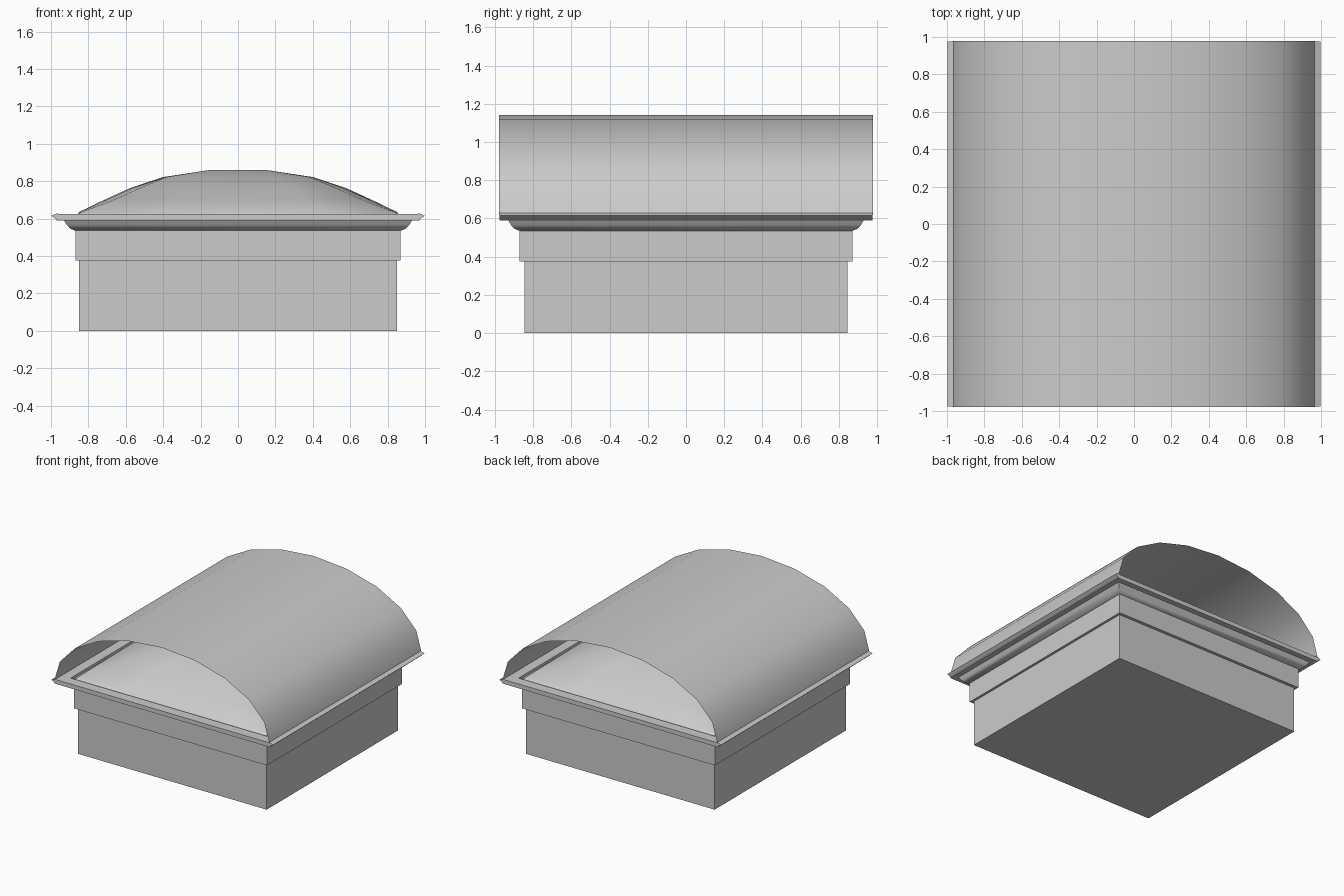
import bpy, bmesh, math

if "Cube" in bpy.data.objects:
    bpy.data.objects.remove(bpy.data.objects["Cube"])


def make(name, bm, angle=None, outward=True):
    if outward:
        bmesh.ops.recalc_face_normals(bm, faces=bm.faces)
    me = bpy.data.meshes.new(name)
    bm.to_mesh(me)
    bm.free()
    ob = bpy.data.objects.new(name, me)
    bpy.context.collection.objects.link(ob)
    if angle:
        bpy.context.view_layer.objects.active = ob
        ob.select_set(True)
        bpy.ops.object.shade_smooth_by_angle(angle=math.radians(angle))
        ob.select_set(False)
    return ob


def stack(name, rings, cap_start=False, cap_end=False, angle=None):
    """Skin a list of closed rings of points."""
    bm = bmesh.new()
    loops = [[bm.verts.new(p) for p in r] for r in rings]
    n = len(loops[0])
    for a, b in zip(loops, loops[1:]):
        for i in range(n):
            j = (i + 1) % n
            bm.faces.new((a[i], a[j], b[j], b[i]))
    if cap_start:
        bm.faces.new(loops[0][::-1])
    if cap_end:
        bm.faces.new(loops[-1])
    return make(name, bm, angle)


def rect(x, y, z):
    return [(-x, -y, z), (x, -y, z), (x, y, z), (-x, y, z)]


# square base block and the wider band above it
stack("base_block", [rect(.85, .845, 0), rect(.85, .845, .375)], True, True)
stack("upper_band", [rect(.87, .87, .375), rect(.87, .87, .535)], True, True)

# coved cornice under the rim
cove = [(.87, .535), (.895, .545), (.915, .565), (.93, .59)]
stack("cornice", [rect(r, r, z) for r, z in cove], angle=40)

# flat rim with a recessed inner edge
stack("rim", [rect(.93, .93, .59), rect(.97, .975, .59), rect(.97, .975, .625),
              rect(.885, .89, .625), rect(.885, .89, .605), rect(.86, .865, .605)])

# pointed lips along both sides of the rim
for side, s in (("left", -1), ("right", 1)):
    tri = [(.965, .592), (.998, .615), (.965, .63)]
    stack("rim_lip_" + side, [[(s * x, y, z) for x, z in tri] for y in (-.975, .975)],
          True, True)


# shallow pillow dome with drawn-in corners
def pillow(r, c, z):
    m = (1 + c) / 2 + (1 - c) / 4
    q = [(-c, -c), (-.5, -m), (0, -1), (.5, -m)]
    pts = []
    for _ in range(4):
        pts += [(r * x, r * y, z) for x, y in q]
        q = [(-y, x) for x, y in q]
    return pts


dome = [(.87, 1, .607), (.85, .985, .635), (.72, .93, .698), (.58, .91, .762),
        (.4, .96, .822), (.15, 1, .86)]
stack("pillow_dome", [pillow(*d) for d in dome], cap_end=True, angle=40)

# thin barrel vault, open at the front and back
bm = bmesh.new()
rows = []
for i in range(11):
    a = math.pi * i / 10
    x, z = .968 * math.cos(a), .622 + .52 * math.sin(a)
    rows.append([bm.verts.new((x, y, z)) for y in (-.978, .978)])
for a, b in zip(rows, rows[1:]):
    bm.faces.new((a[0], a[1], b[1], b[0]))
make("barrel_vault", bm, 40, outward=False)
